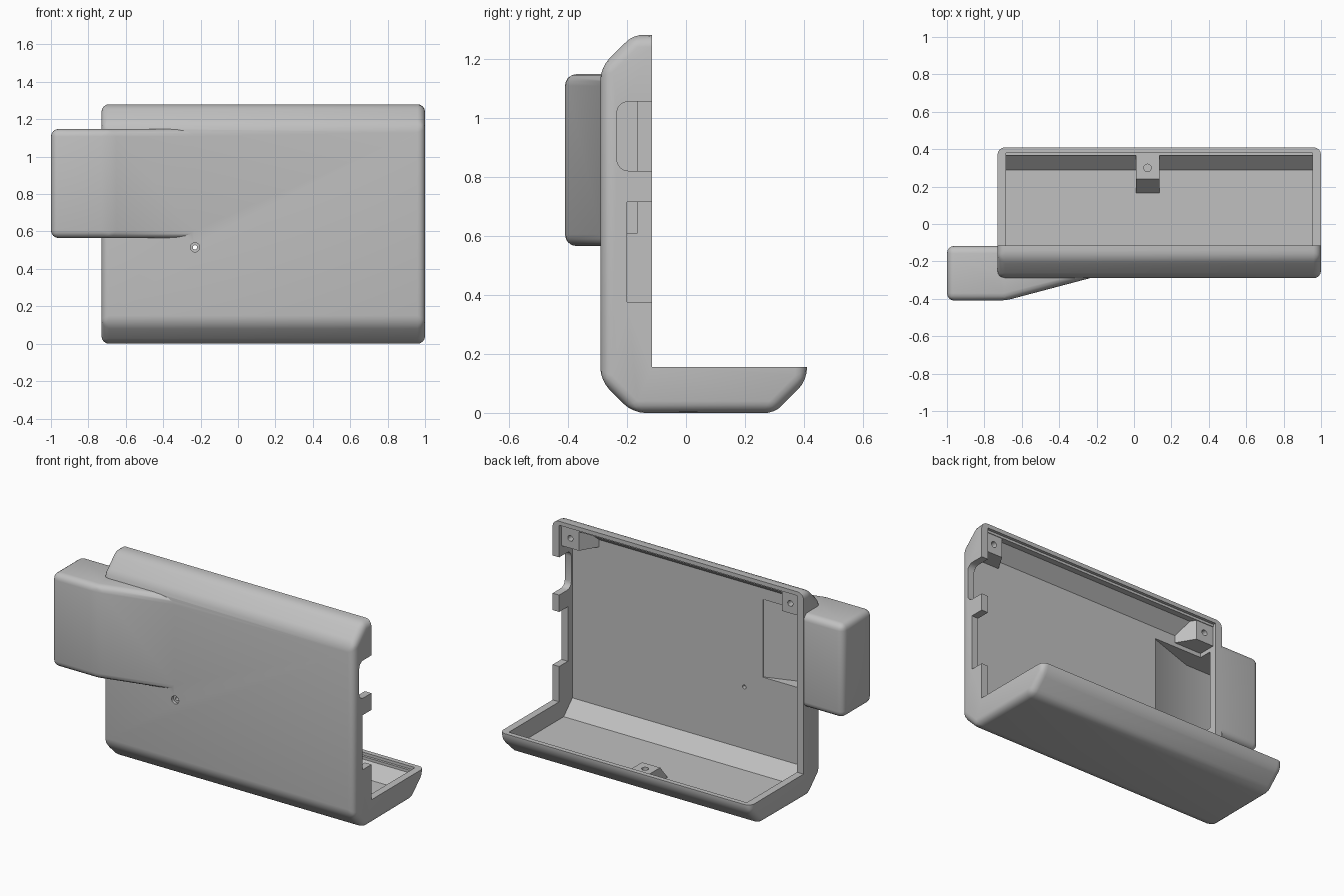
import bpy, bmesh, math
from mathutils import Vector

if "Cube" in bpy.data.objects:
    bpy.data.objects.remove(bpy.data.objects["Cube"])

grey = bpy.data.materials.new("plastic_grey")
grey.diffuse_color = (0.53, 0.53, 0.53, 1)
grey.use_nodes = True
grey.node_tree.nodes["Principled BSDF"].inputs["Base Color"].default_value = grey.diffuse_color


def prism(name, pts, axis, lo, hi, round_edge=None, r=0.04, seg=4):
    """Extrude a 2D outline along x (pts = y,z), y (x,z) or z (x,y); optionally round edges."""
    place = {"x": lambda p, t: (t, p[0], p[1]),
             "y": lambda p, t: (p[0], t, p[1]),
             "z": lambda p, t: (p[0], p[1], t)}[axis]
    bm = bmesh.new()
    a = [bm.verts.new(place(p, lo)) for p in pts]
    b = [bm.verts.new(place(p, hi)) for p in pts]
    n = len(pts)
    bm.faces.new(a)
    bm.faces.new(b[::-1])
    for i in range(n):
        j = (i + 1) % n
        bm.faces.new((a[j], a[i], b[i], b[j]))
    bmesh.ops.recalc_face_normals(bm, faces=bm.faces)
    if round_edge:
        edges = [e for e in bm.edges if round_edge(e.verts[0].co, e.verts[1].co)]
        bmesh.ops.bevel(bm, geom=edges, offset=r, segments=seg, profile=0.5,
                        affect='EDGES', clamp_overlap=True)
        bmesh.ops.recalc_face_normals(bm, faces=bm.faces)
    me = bpy.data.meshes.new(name)
    bm.to_mesh(me)
    bm.free()
    me.materials.append(grey)
    ob = bpy.data.objects.new(name, me)
    bpy.context.collection.objects.link(ob)
    return ob


def box(name, x0, x1, y0, y1, z0, z1, **kw):
    return prism(name, [(y0, z0), (y1, z0), (y1, z1), (y0, z1)], "x", x0, x1, **kw)


def rod(name, axis, c, r, lo, hi, n=20):
    ring = [(c[0] + r * math.cos(2 * math.pi * i / n),
             c[1] + r * math.sin(2 * math.pi * i / n)) for i in range(n)]
    return prism(name, ring, axis, lo, hi)


def combine(target, tool, op):
    m = target.modifiers.new("bool", 'BOOLEAN')
    m.operation, m.solver, m.object = op, 'EXACT', tool
    bpy.context.view_layer.objects.active = target
    bpy.ops.object.modifier_apply(modifier=m.name)
    bpy.data.objects.remove(tool)


# Outer L-shaped body, rounded everywhere except around its open side
def on_open_side(v):
    return ((abs(v.y + 0.115) < 1e-4 and v.z > 0.15) or
            (abs(v.z - 0.155) < 1e-4 and v.y > -0.12))


shell = prism("case_shell",
              [(-0.115, 1.28), (-0.18, 1.28), (-0.29, 1.17), (-0.29, 0.11), (-0.18, 0),
               (0.30, 0), (0.41, 0.11), (0.41, 0.155), (-0.115, 0.155)],
              "x", -0.73, 1.0,
              round_edge=lambda a, b: not (on_open_side(a) and on_open_side(b)))

# Side housing that blends into the front wall
def buried(v):
    return v.x > -0.705 and v.y > -0.3


housing = prism("side_housing",
                [(-1, -0.117), (-1, -0.41), (-0.69, -0.41), (-0.15, -0.267),
                 (-0.15, -0.2), (-0.70, -0.2), (-0.70, -0.117)],
                "z", 0.565, 1.148,
                round_edge=lambda a, b: not (buried(a) and buried(b)))
combine(shell, housing, 'UNION')

# Main cavity, with the screw bosses left standing in it
cavity = prism("cavity",
               [(-0.245, 1.165), (-0.17, 1.24), (0, 1.24), (0, 0.3), (0.365, 0.3),
                (0.365, 0.12), (0.29, 0.045), (-0.16, 0.045), (-0.245, 0.13)],
               "x", -0.685, 0.955)
for wall, s in ((0.955, -1), (-0.685, 1)):
    boss = prism("corner_boss",
                 [(wall - s * 0.05, -0.137), (wall + s * 0.12, -0.137),
                  (wall + s * 0.20, -0.27), (wall - s * 0.05, -0.27)],
                 "z", 1.12, 1.30)
    combine(cavity, boss, 'DIFFERENCE')
tray_boss = prism("tray_boss",
                  [(0.24, 0.133), (0.40, 0.133), (0.40, 0.0), (0.129, 0.0)],
                  "x", 0.01, 0.135)
combine(cavity, tray_boss, 'DIFFERENCE')

cutters = [
    cavity,
    # Hollow of the side housing
    prism("housing_hollow",
          [(-0.955, -0.165), (-0.955, -0.36), (-0.68, -0.36), (-0.36, -0.25), (-0.36, -0.165)],
          "z", 0.61, 1.095),
    # Openings in the right wall
    box("upper_port", 0.9, 1.1, -0.235, -0.05, 0.82, 1.055,
        round_edge=lambda a, b: a.y < -0.2 and b.y < -0.2 and abs(a.x - b.x) > 0.1),
    box("lower_port", 0.9, 1.1, -0.2, -0.05, 0.375, 0.715),
    # Lid ledges along the rim
    box("tray_ledge", -0.685, 0.955, 0.35, 0.38, 0.137, 0.2),
    box("top_ledge", -0.685, 0.955, -0.133, -0.05, 1.23, 1.255),
    # Screw holes
    rod("front_hole", "y", (-0.23, 0.515), 0.012, -0.4, -0.2),
    rod("front_hole_recess", "y", (-0.23, 0.515), 0.025, -0.4, -0.27),
    rod("tray_screw_hole", "z", (0.072, 0.30), 0.02, 0.06, 0.2),
    rod("right_screw_hole", "y", (0.893, 1.182), 0.018, -0.21, -0.05),
    rod("left_screw_hole", "y", (-0.623, 1.182), 0.018, -0.21, -0.05),
]
for c in cutters:
    combine(shell, c, 'DIFFERENCE')

# Smooth the rounded edges, keep the corners crisp
bpy.ops.object.select_all(action='DESELECT')
shell.select_set(True)
bpy.context.view_layer.objects.active = shell
bpy.ops.object.shade_smooth_by_angle(angle=math.radians(30))
